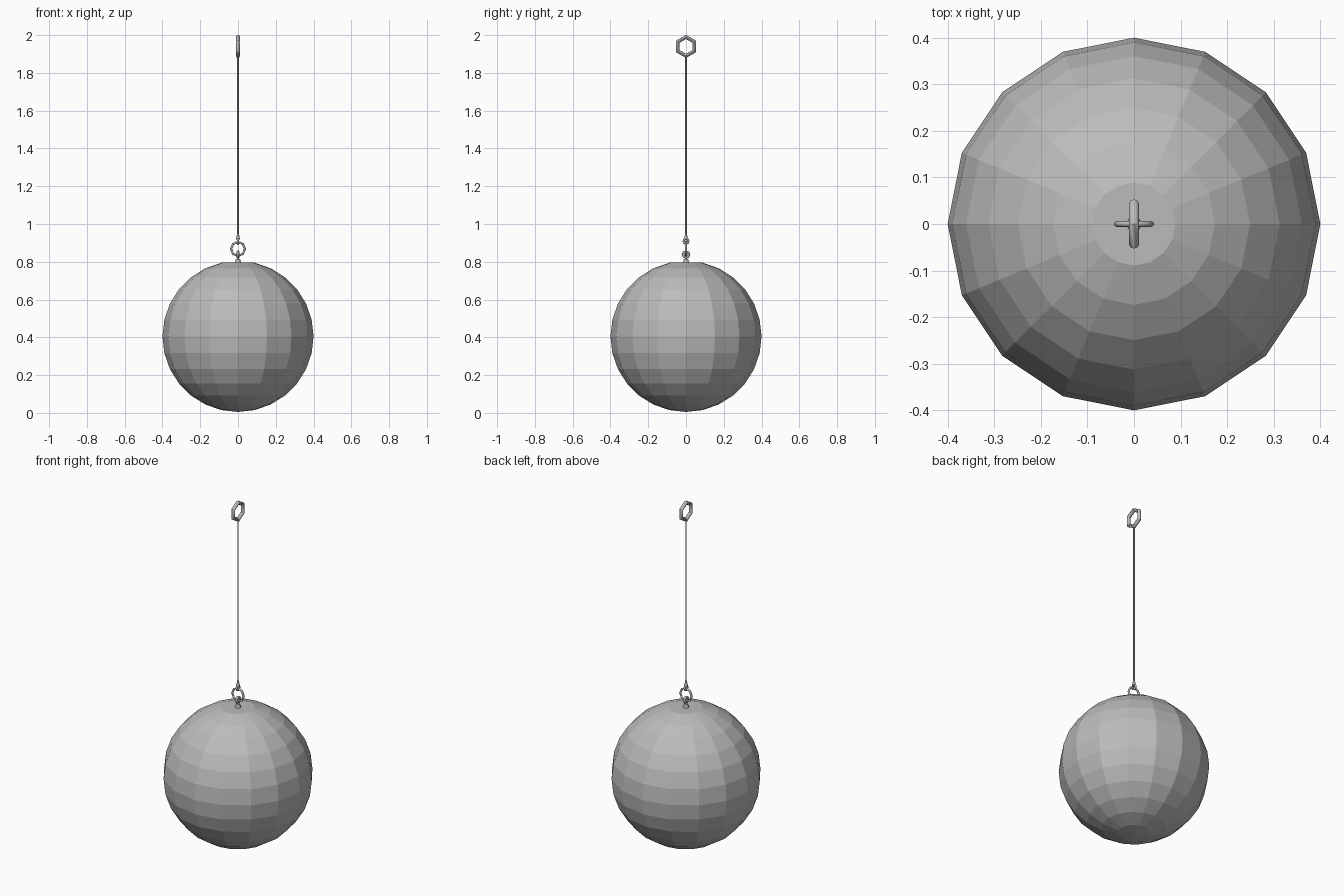
import bpy, math
from mathutils import Matrix

cube = bpy.data.objects.get("Cube")
if cube:
    bpy.data.objects.remove(cube, do_unlink=True)

steel = bpy.data.materials.new("steel_grey")
steel.use_nodes = True
GREY = (0.5, 0.5, 0.5, 1)
steel.diffuse_color = GREY
steel.node_tree.nodes["Principled BSDF"].inputs["Base Color"].default_value = GREY


def finish(name, smooth=None):
    ob = bpy.context.object
    ob.name = name
    ob.data.materials.clear()
    ob.data.materials.append(steel)
    if smooth:
        bpy.ops.object.shade_smooth_by_angle(angle=math.radians(smooth))
    return ob


def link(name, z, major, minor, sides, side_on, start=0):
    """Upright ring; side_on puts it in the yz plane, otherwise xz."""
    bpy.ops.mesh.primitive_torus_add(major_radius=major, minor_radius=minor,
                                     major_segments=sides, minor_segments=8)
    ob = finish(name, 50)
    turn = Matrix.Rotation(math.radians(90), 4, 'Y' if side_on else 'X')
    ob.data.transform(Matrix.Translation((0, 0, z)) @ turn @ Matrix.Rotation(start, 4, 'Z'))
    return ob


def post(name, z0, z1, r0, r1, sides=8):
    bpy.ops.mesh.primitive_cone_add(vertices=sides, radius1=r0, radius2=r1,
                                    depth=z1 - z0, location=(0, 0, (z0 + z1) / 2))
    return finish(name, 50)


# Faceted ball with flat polar caps
R, ZC, RINGS = 0.4, 0.405, 14
bpy.ops.mesh.primitive_uv_sphere_add(segments=16, ring_count=RINGS, radius=R)
ball = finish("ball")
cap = R * math.cos(math.pi / RINGS)
for v in ball.data.vertices:
    v.co.z = max(-R if v.co.z < 0 else cap, min(cap, v.co.z)) if abs(v.co.z) > cap + 0.001 else v.co.z
ball.data.transform(Matrix.Translation((0, 0, ZC)))

# Eyelet on the ball
post("ball_eyelet_base", 0.79, 0.815, 0.017, 0.011)
link("ball_eyelet", 0.838, 0.016, 0.007, 8, True)

# Connecting link, wire eyelet and ferrule
link("connecting_link", 0.868, 0.037, 0.006, 8, False)
link("wire_eyelet", 0.908, 0.013, 0.006, 8, True)
post("ferrule", 0.918, 0.95, 0.011, 0.004)

# Wire and hexagonal handle
post("wire", 0.94, 1.885, 0.004, 0.004)
link("handle_ring", 1.94, 0.05, 0.011, 6, True)
